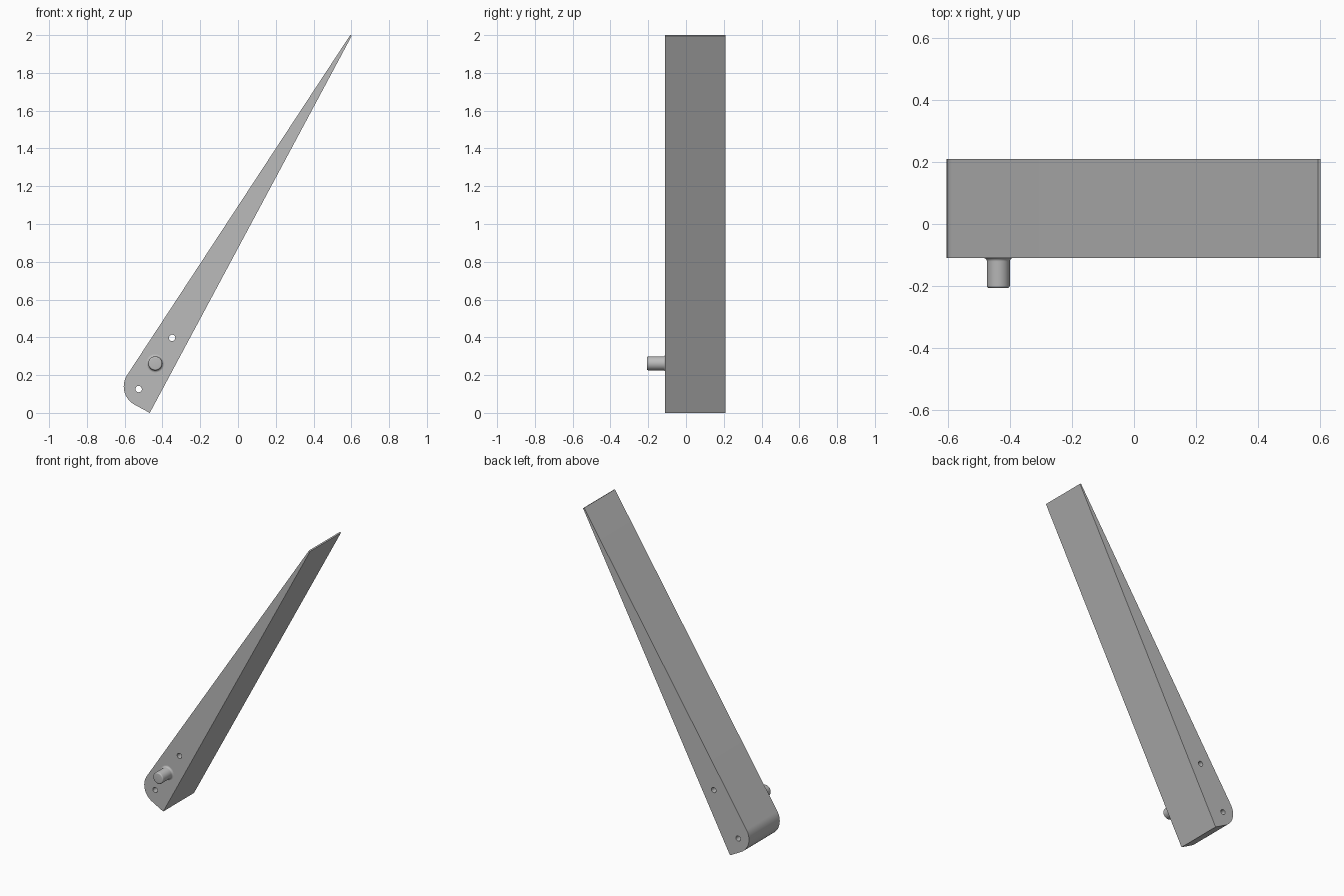
import bpy, bmesh, math
from mathutils import Vector, Matrix

cube = bpy.data.objects.get("Cube")
if cube:
    bpy.data.objects.remove(cube, do_unlink=True)

# One plain grey for everything
GREY = (0.5, 0.5, 0.5, 1)
mat = bpy.data.materials.new("plain grey")
mat.use_nodes = True
mat.diffuse_color = GREY
mat.node_tree.nodes["Principled BSDF"].inputs["Base Color"].default_value = GREY

FRONT, BACK = -0.11, 0.21


def arc(cx, cz, r, start, end, steps):
    return [(cx + r * math.cos(start + (end - start) * i / steps),
             cz + r * math.sin(start + (end - start) * i / steps)) for i in range(steps + 1)]


def finish(obj, angle):
    obj.data.materials.clear()
    obj.data.materials.append(mat)
    bpy.ops.object.select_all(action='DESELECT')
    obj.select_set(True)
    bpy.context.view_layer.objects.active = obj
    bpy.ops.object.shade_smooth_by_angle(angle=math.radians(angle))


# Wedge arm: tapered outline with a rounded heel and two through holes
heel = arc(-0.495, 0.14, 0.11, math.radians(146.7), math.radians(241.9), 20)
outline = [(-0.467, 0), (0.602, 1.996), (0.594, 2.0)] + heel
holes = [arc(x, z, 0.017, 0, math.tau, 24)[:-1] for x, z in ((-0.526, 0.126), (-0.349, 0.397))]

curve = bpy.data.curves.new("wedge_arm_outline", 'CURVE')
curve.dimensions = '2D'
curve.fill_mode = 'BOTH'
curve.extrude = (BACK - FRONT) / 2
for loop in [outline] + holes:
    spline = curve.splines.new('POLY')
    spline.points.add(len(loop) - 1)
    for point, (x, z) in zip(spline.points, loop):
        point.co = (x, z, 0, 1)
    spline.use_cyclic_u = True
source = bpy.data.objects.new("wedge_arm_outline", curve)
bpy.context.collection.objects.link(source)
mesh = bpy.data.meshes.new_from_object(source.evaluated_get(bpy.context.evaluated_depsgraph_get()))
bpy.data.objects.remove(source, do_unlink=True)

bm = bmesh.new()
bm.from_mesh(mesh)
bmesh.ops.transform(bm, verts=bm.verts, matrix=Matrix.Translation((0, (FRONT + BACK) / 2, 0))
                    @ Matrix.Rotation(math.pi / 2, 4, 'X'))
bmesh.ops.remove_doubles(bm, verts=bm.verts, dist=0.0001)
bmesh.ops.recalc_face_normals(bm, faces=bm.faces)
bm.to_mesh(mesh)
bm.free()
arm = bpy.data.objects.new("wedge_arm", mesh)
bpy.context.collection.objects.link(arm)
finish(arm, 25)

# Pivot pin: turned profile (radius, y) with a flared root and a rounded end
R, F, E, TIP = 0.037, 0.011, 0.008, -0.207
root = [(R + F - F * math.sin(a), FRONT - F + F * math.cos(a))
        for a in (math.pi / 2 * i / 5 for i in range(6))]
end = [(R - E + E * math.cos(a), TIP + E - E * math.sin(a))
       for a in (math.pi / 2 * i / 5 for i in range(6))]
profile = root + end + [(0, TIP)]

bm = bmesh.new()
verts = [bm.verts.new((r, y, 0)) for r, y in profile]
edges = [bm.edges.new(pair) for pair in zip(verts, verts[1:])]
bmesh.ops.spin(bm, geom=verts + edges, cent=(0, 0, 0), axis=(0, 1, 0),
               angle=math.tau, steps=40, use_merge=True)
bmesh.ops.remove_doubles(bm, verts=bm.verts, dist=0.0001)
bmesh.ops.recalc_face_normals(bm, faces=bm.faces)
if max(bm.faces, key=lambda f: -f.calc_center_median().y).normal.y > 0:
    bmesh.ops.reverse_faces(bm, faces=bm.faces)
mesh = bpy.data.meshes.new("pivot_pin")
bm.to_mesh(mesh)
bm.free()
pin = bpy.data.objects.new("pivot_pin", mesh)
pin.location = (-0.438, 0, 0.262)
bpy.context.collection.objects.link(pin)
finish(pin, 35)
